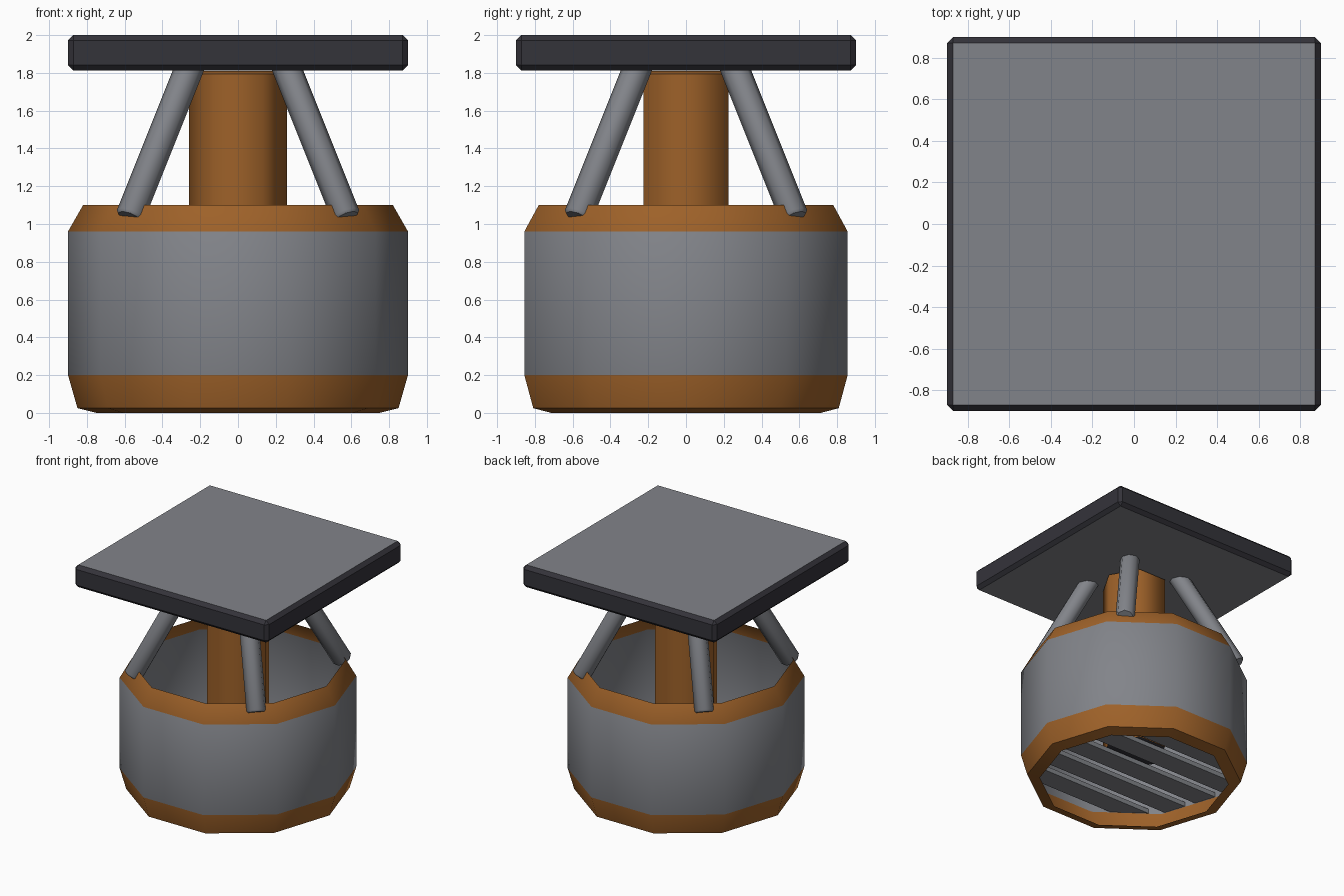
import bpy, bmesh, math
from mathutils import Vector

cube = bpy.data.objects.get("Cube")
if cube:
    bpy.data.objects.remove(cube, do_unlink=True)


def material(name, rgb):
    m = bpy.data.materials.new(name)
    m.use_nodes = True
    m.diffuse_color = (*rgb, 1)
    bsdf = next(n for n in m.node_tree.nodes if n.type == 'BSDF_PRINCIPLED')
    bsdf.inputs["Base Color"].default_value = (*rgb, 1)
    return m


grey = material("grey metal", (0.222, 0.23, 0.252))
orange = material("orange brown", (0.34, 0.12, 0.022))
dark = material("dark trim", (0.034, 0.033, 0.042))


def finish(bm, name, mats, smooth=None):
    mesh = bpy.data.meshes.new(name)
    bm.to_mesh(mesh)
    bm.free()
    for m in mats:
        mesh.materials.append(m)
    obj = bpy.data.objects.new(name, mesh)
    bpy.context.collection.objects.link(obj)
    if smooth:
        bpy.ops.object.select_all(action='DESELECT')
        obj.select_set(True)
        bpy.context.view_layer.objects.active = obj
        bpy.ops.object.shade_smooth_by_angle(angle=math.radians(smooth))
    return obj


def lathe(profile, sides, caps):
    """Stack polygon rings of (radius, height) with a corner on +x."""
    bm = bmesh.new()
    rings = []
    for r, z in profile:
        angles = [math.tau * i / sides for i in range(sides)]
        rings.append([bm.verts.new((r * math.cos(a), r * math.sin(a), z)) for a in angles])
    for low, high in zip(rings, rings[1:]):
        for i in range(sides):
            j = (i + 1) % sides
            bm.faces.new((low[i], low[j], high[j], high[i]))
    if caps:
        bm.faces.new(rings[0][::-1])
        bm.faces.new(rings[-1])
    bm.normal_update()
    return bm


# Open ten-sided shell, with orange bands above and below the grey wall
BAND_LOW, BAND_HIGH = 0.2, 0.96
bm = lathe([(0.75, 0), (0.85, 0.025), (0.9, BAND_LOW), (0.9, BAND_HIGH), (0.82, 1.1)], 10, False)
for f in bm.faces:
    f.material_index = 0 if BAND_LOW < f.calc_center_median().z < BAND_HIGH else 1
finish(bm, "shell", [grey, orange], 40)

# Six-sided centre post with chamfered ends and a dark underside
bm = lathe([(0.23, 0.25), (0.26, 0.262), (0.26, 1.795), (0.22, 1.81)], 6, True)
for f in bm.faces:
    f.material_index = 1 if f.normal.z < -0.5 else 0
finish(bm, "centre_post", [orange, dark], 62)

# Floor slats, trimmed to the shell
for n in range(6):
    y = (n - 2.5) * 0.27
    bm = bmesh.new()
    bmesh.ops.create_cube(bm, size=1)
    bmesh.ops.scale(bm, vec=(1.8, 0.18, 0.04), verts=bm.verts)
    bmesh.ops.translate(bm, vec=(0, y, 0.22), verts=bm.verts)
    for i in range(10):
        a = math.tau * (i + 0.5) / 10
        out = Vector((math.cos(a), math.sin(a), 0))
        geom = bm.verts[:] + bm.edges[:] + bm.faces[:]
        cut = bmesh.ops.bisect_plane(bm, geom=geom, plane_co=out * 0.85,
                                     plane_no=out, clear_outer=True)
        edges = [e for e in cut["geom_cut"] if isinstance(e, bmesh.types.BMEdge)]
        if edges:
            bmesh.ops.contextual_create(bm, geom=edges)
    bmesh.ops.recalc_face_normals(bm, faces=bm.faces)
    finish(bm, f"floor_slat_{n + 1}", [grey])

# Four leaning struts on the diagonals
for sx, side in ((1, "left"), (-1, "right")):
    for sy, end in ((-1, "front"), (1, "back")):
        foot = Vector((sx * 0.574, sy * 0.574, 1.035))
        head = Vector((sx * 0.248, sy * 0.248, 1.85))
        axis = head - foot
        length = axis.length
        bm = lathe([(0.066, 0), (0.077, 0.015), (0.077, length)], 8, True)
        obj = finish(bm, f"strut_{end}_{side}", [grey], 50)
        obj.location = foot
        obj.rotation_euler = axis.to_track_quat('Z', 'Y').to_euler()

# Square roof slab with chamfered dark edges
bm = bmesh.new()
bmesh.ops.create_cube(bm, size=1)
bmesh.ops.scale(bm, vec=(1.8, 1.8, 0.187), verts=bm.verts)
bmesh.ops.translate(bm, vec=(0, 0, 1.9065), verts=bm.verts)
bmesh.ops.bevel(bm, geom=bm.edges[:], offset=0.028, segments=1, affect='EDGES')
bm.normal_update()
for f in bm.faces:
    f.material_index = 0 if abs(f.normal.z) > 0.9 else 1
finish(bm, "roof_slab", [grey, dark])
